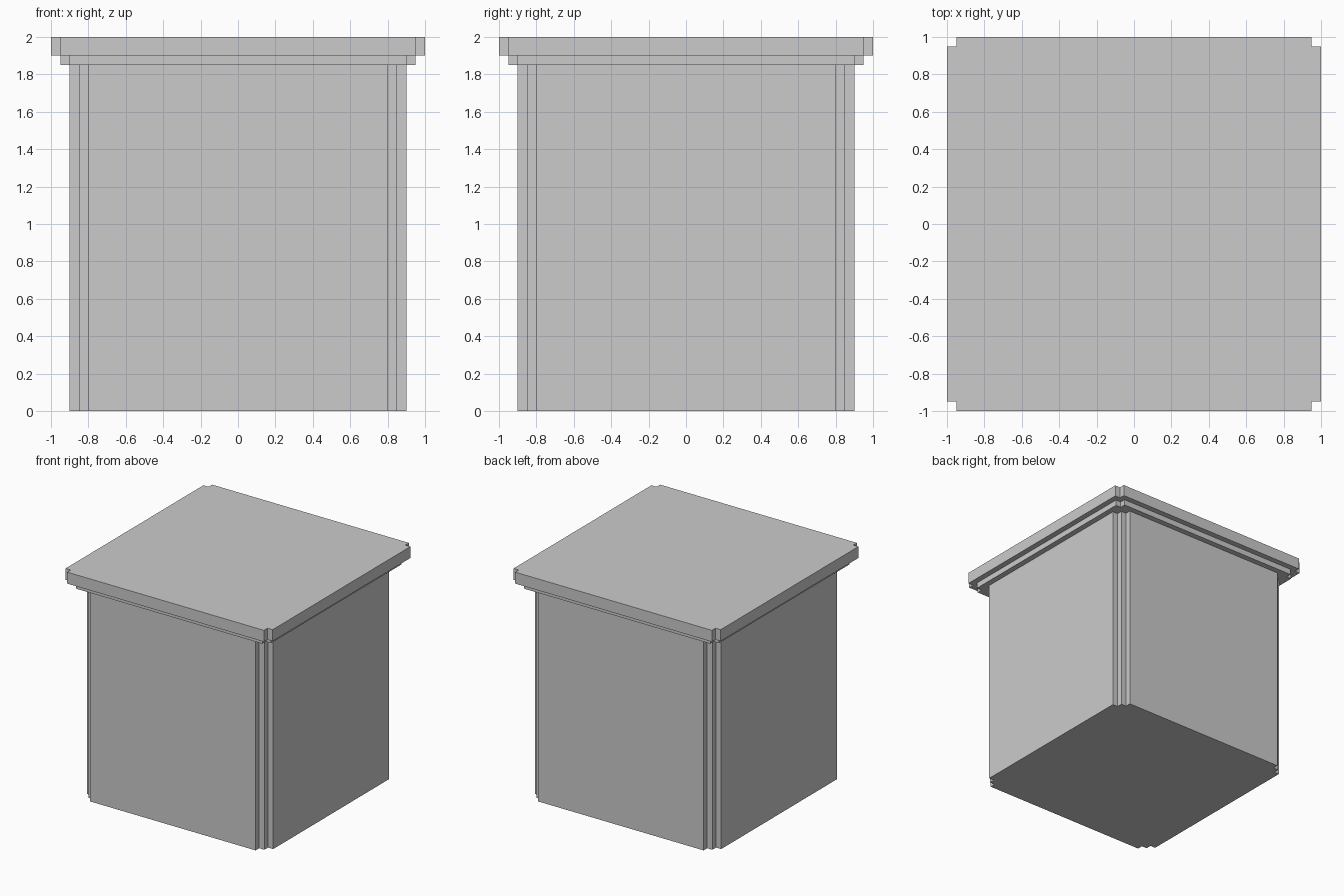
import bpy, bmesh

if "Cube" in bpy.data.objects:
    bpy.data.objects.remove(bpy.data.objects["Cube"])


def notched_outline(half, steps, step=0.05):
    """Square outline whose corners are cut back in small square steps."""
    corner = []
    for i in range(steps + 1):
        x = half - step * i
        y = half - step * (steps - i)
        corner.append((x, y))
        if i < steps:
            corner.append((x - step, y))
    points = []
    for _ in range(4):
        points += corner
        corner = [(-y, x) for x, y in corner]
    return points


def prism(name, half, steps, z0, z1):
    """Extrude a notched outline between two heights."""
    bm = bmesh.new()
    base = bm.faces.new([bm.verts.new((x, y, z0)) for x, y in notched_outline(half, steps)])
    top = bmesh.ops.extrude_face_region(bm, geom=[base], use_keep_orig=True)
    verts = [g for g in top["geom"] if isinstance(g, bmesh.types.BMVert)]
    bmesh.ops.translate(bm, verts=verts, vec=(0, 0, z1 - z0))
    bmesh.ops.recalc_face_normals(bm, faces=bm.faces)
    mesh = bpy.data.meshes.new(name)
    bm.to_mesh(mesh)
    bm.free()
    obj = bpy.data.objects.new(name, mesh)
    bpy.context.collection.objects.link(obj)
    return obj


# Pedestal block with double-stepped corners, then the two cap layers
prism("pedestal_body", 0.90, 2, 0.00, 1.85)
prism("cap_moulding", 0.95, 1, 1.85, 1.90)
prism("top_slab", 1.00, 1, 1.90, 2.00)
